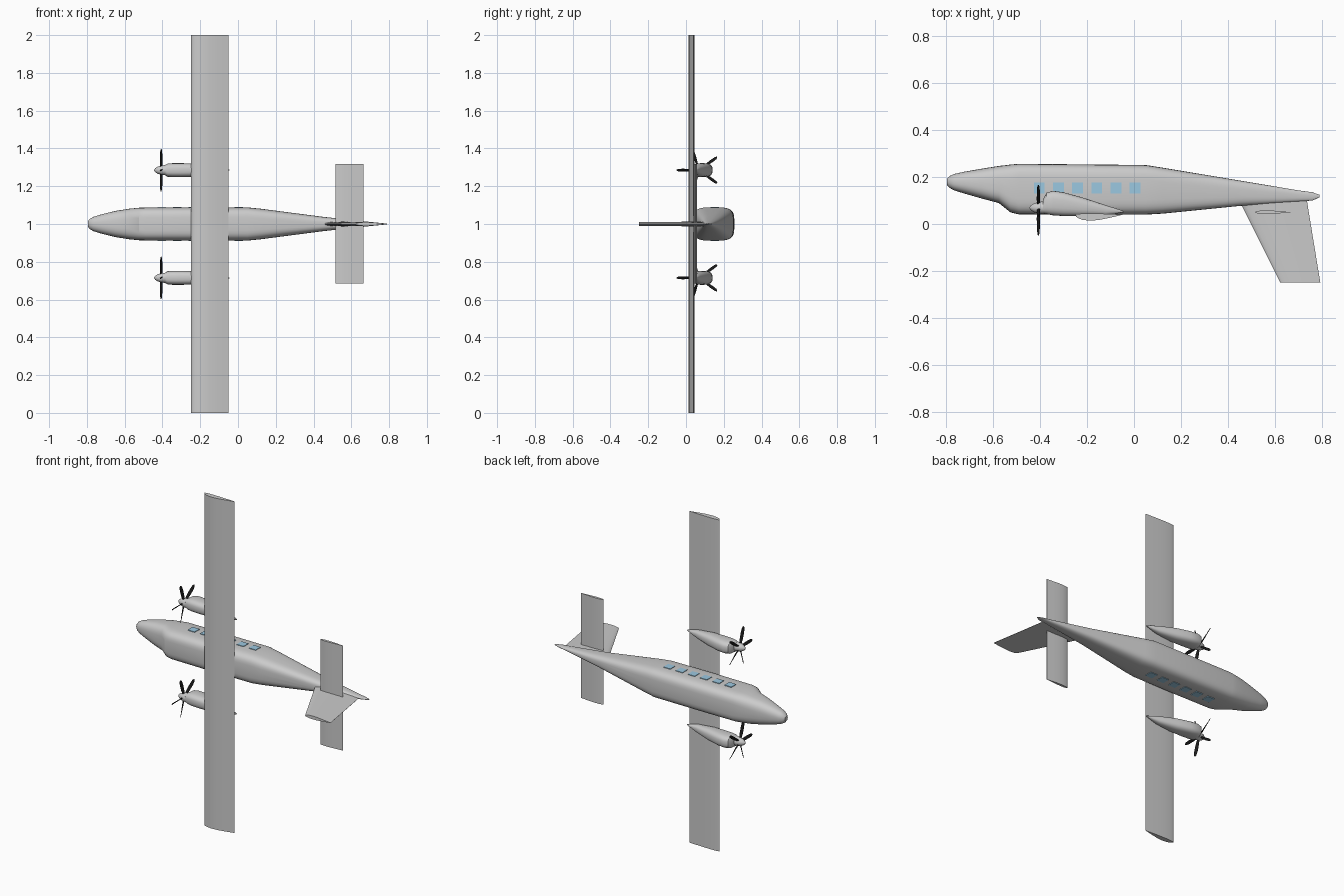
import bpy, bmesh
from math import cos, sin, pi, radians
from mathutils import Vector, Matrix

if "Cube" in bpy.data.objects:
    bpy.data.objects.remove(bpy.data.objects["Cube"])


def loft(name, rings, color=None, angle=35):
    """Skin a list of equal-length point rings and cap both ends."""
    bm = bmesh.new()
    loops = [[bm.verts.new(p) for p in r] for r in rings]
    n = len(loops[0])
    for a, b in zip(loops, loops[1:]):
        for i in range(n):
            j = (i + 1) % n
            bm.faces.new((a[i], a[j], b[j], b[i]))
    bm.faces.new(loops[0][::-1])
    bm.faces.new(loops[-1])
    bmesh.ops.recalc_face_normals(bm, faces=bm.faces)
    me = bpy.data.meshes.new(name)
    bm.to_mesh(me)
    bm.free()
    ob = bpy.data.objects.new(name, me)
    bpy.context.collection.objects.link(ob)
    if color:
        me.materials.append(color)
    bpy.ops.object.select_all(action='DESELECT')
    ob.select_set(True)
    bpy.context.view_layer.objects.active = ob
    bpy.ops.object.shade_smooth_by_angle(angle=radians(angle))
    return ob


def material(name, rgb):
    m = bpy.data.materials.new(name)
    m.diffuse_color = (*rgb, 1)
    m.use_nodes = True
    m.node_tree.nodes["Principled BSDF"].inputs["Base Color"].default_value = m.diffuse_color
    return m


def section(x, y0, y1, hw, e, zc=1.0, n=40):
    """Superellipse ring across the x axis."""
    def f(v):
        return (abs(v) ** (2 / e)) * (1 if v >= 0 else -1)
    yc, hy = (y0 + y1) / 2, (y1 - y0) / 2
    return [(x, yc + hy * f(cos(2 * pi * i / n)), zc + hw * f(sin(2 * pi * i / n)))
            for i in range(n)]


PROFILE = [(0, 0), (.02, .35), (.07, .62), (.15, .85), (.3, 1), (.5, .88), (.75, .5), (1, .04)]


def airfoil(x0, chord, up, down):
    """(x, offset) outline with separate upper and lower thickness."""
    top = [(x0 + chord * c, -up * t) for c, t in PROFILE]
    low = [(x0 + chord * c, down * t) for c, t in PROFILE[:0:-1]]
    return top + low


black = material("blade_black", (.01, .01, .01))
blue = material("window_blue", (.33, .58, .75))

# Fuselage: x, roof y, belly y, half width, squareness
body = [(-.795, .165, .193, .014, 2), (-.785, .154, .204, .027, 2.2),
        (-.765, .143, .213, .038, 2.3), (-.72, .129, .223, .052, 2.5),
        (-.65, .109, .235, .069, 2.8), (-.575, .089, .247, .081, 3.2),
        (-.525, .049, .253, .086, 3.6), (-.49, .041, .256, .087, 4),
        (-.25, .039, .254, .088, 4), (.05, .040, .251, .088, 4),
        (.12, .044, .240, .081, 3.8), (.45, .077, .185, .038, 3),
        (.7, .096, .143, .011, 2.5), (.76, .100, .135, .005, 2),
        (.79, .114, .124, .002, 2)]
loft("fuselage", [section(*s) for s in body], angle=25)

# Straight wing and tailplane
for name, x0, chord, y, up, down, z0, z1 in [
        ("wing", -.25, .2, .040, .026, .005, 0, 2),
        ("tailplane", .515, .15, .050, .008, .008, .685, 1.318)]:
    foil = airfoil(x0, chord, up, down)
    loft(name, [[(x, y + o, z) for x, o in foil] for z in (z0, z1)])

# Swept fin
loft("tail_fin", [[(x, y, 1 + o) for x, o in airfoil(x0, c, t, t)]
                  for x0, c, y, t in [(.445, .29, .105, .013), (.623, .17, -.25, .010)]])

# Cabin windows on both sides
for side in (-1, 1):
    for i in range(6):
        x, z = -.403 + i * .0815, 1 + side * .085
        loft("window", [[(x + a * .023, .153 + b * .023, z + d)
                         for a, b in ((-1, -1), (1, -1), (1, 1), (-1, 1))]
                        for d in (-.006, .006)], blue)

# Engines
nacelle = [(-.387, .045, .106, .027, 2.4), (-.372, .042, .133, .035, 2.8),
           (-.345, .037, .141, .037, 2.8), (-.30, .034, .135, .037, 2.8),
           (-.22, .033, .113, .035, 2.6), (-.12, .036, .080, .022, 2.4),
           (-.045, .050, .056, .002, 2)]
spinner = [(-.444, .003), (-.438, .011), (-.425, .019), (-.405, .025), (-.385, .027)]
blade = [(.015, .006, .004, 65), (.045, .009, .0025, 50), (.085, .010, .002, 38),
         (.11, .008, .0015, 30), (.118, .003, .001, 28)]
PY = .069
for side in (-1, 1):
    zc = 1 + side * .285
    loft("engine_nacelle", [section(*s, zc=zc, n=28) for s in nacelle])
    loft("spinner", [section(x, PY - r, PY + r, r, 2, zc, 20) for x, r in spinner])
    # Five twisted blades, one pointing to -y
    for k in range(5):
        rot = Matrix.Rotation(2 * pi * k / 5, 3, 'X')
        rings = []
        for r, c, t, tw in blade:
            q = Matrix.Rotation(radians(tw), 3, 'Y')
            ring = []
            for i in range(10):
                a = 2 * pi * i / 10
                p = q @ Vector((t * cos(a), 0, c * sin(a)))
                p.y = -r
                ring.append(rot @ p + Vector((-.407, PY, zc)))
            rings.append(ring)
        loft("propeller_blade", rings, black)
